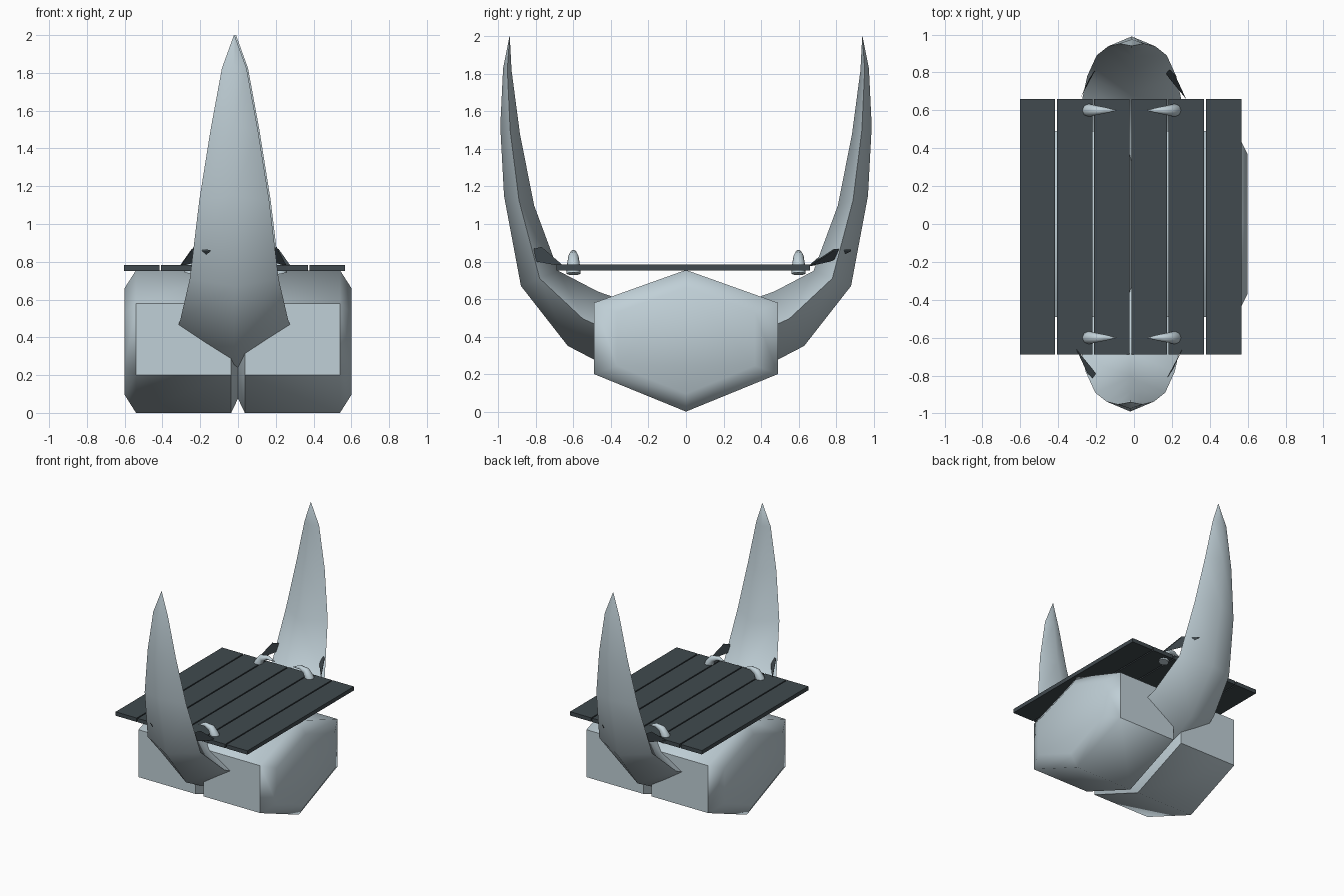
import bpy, bmesh, math
from mathutils import Vector

if "Cube" in bpy.data.objects:
    bpy.data.objects.remove(bpy.data.objects["Cube"])


def material(name, rgb):
    m = bpy.data.materials.new(name)
    m.diffuse_color = (*rgb, 1)
    m.use_nodes = True
    m.node_tree.nodes["Principled BSDF"].inputs["Base Color"].default_value = m.diffuse_color
    return m


PALE = material("pale_bone", (0.53, 0.63, 0.68))
DARK = material("dark_slate", (0.052, 0.068, 0.077))


def make(name, verts, faces, mat, smooth=None):
    me = bpy.data.meshes.new(name)
    bm = bmesh.new()
    vs = [bm.verts.new(v) for v in verts]
    for f in faces:
        bm.faces.new([vs[i] for i in f])
    bmesh.ops.recalc_face_normals(bm, faces=bm.faces)
    bm.to_mesh(me)
    bm.free()
    me.materials.append(mat)
    ob = bpy.data.objects.new(name, me)
    bpy.context.collection.objects.link(ob)
    if smooth:
        bpy.ops.object.select_all(action='DESELECT')
        ob.select_set(True)
        bpy.context.view_layer.objects.active = ob
        bpy.ops.object.shade_smooth_by_angle(angle=math.radians(smooth))
    return ob


def loft(name, rings, mat, smooth=None):
    """Skin a list of equal-sized rings and close both ends."""
    n = len(rings[0])
    verts = [v for r in rings for v in r]
    faces = [(i * n + j, i * n + (j + 1) % n, (i + 1) * n + (j + 1) % n, (i + 1) * n + j)
             for i in range(len(rings) - 1) for j in range(n)]
    faces += [tuple(range(n)), tuple(range(len(verts) - n, len(verts)))]
    return make(name, verts, faces, mat, smooth)


# Two hexagonal drums with bevelled ends
HEX = [(0, -0.38), (0.49, -0.18), (0.49, 0.2), (0, 0.375), (-0.49, 0.2), (-0.49, -0.18)]
for name, s in (("left_drum", -1), ("right_drum", 1)):
    rings = [[(s * x, y * k, 0.38 + z * k) for y, z in HEX]
             for x, k in ((0.0, 0.8), (0.036, 1), (0.54, 1), (0.6, 0.75))]
    loft(name, rings, PALE, 62)

# Deck of six planks
for i in range(6):
    x0 = -0.603 + i * 0.1965
    ring = [(x0, 0.752), (x0 + 0.187, 0.752), (x0 + 0.187, 0.783), (x0, 0.783)]
    loft(f"deck_plank_{i + 1}", [[(x, y, z) for x, z in ring] for y in (-0.69, 0.66)], DARK)

# Great curved horns: outer (y, z), inner (y, z), half width
HORN = [(0.38, 0.22, 0.30, 0.58, 0.32), (0.63, 0.35, 0.47, 0.64, 0.285),
        (0.88, 0.67, 0.68, 0.75, 0.235), (0.97, 1.15, 0.81, 1.10, 0.185),
        (0.99, 1.52, 0.885, 1.48, 0.125), (0.975, 1.83, 0.93, 1.82, 0.065),
        (0.941, 2.0, 0.939, 1.998, 0.002)]
for name, s, cx in (("front_horn", -1, -0.02), ("back_horn", 1, -0.012)):
    rings = []
    for oy, oz, iy, iz, w in HORN:
        my, mz = (oy + iy) / 2, (oz + iz) / 2
        rings.append([(cx, s * oy, oz), (cx + w, s * my, mz),
                      (cx, s * iy, iz), (cx - w, s * my, mz)])
    loft(name, rings, PALE, 80)

# Small claws hooking up through the deck and inward
CLAW = [(0.235, 0.735, 0.038), (0.225, 0.785, 0.034), (0.195, 0.83, 0.027),
        (0.145, 0.845, 0.017), (0.08, 0.83, 0.002)]
for sy in (-1, 1):
    for sx in (-1, 1):
        rings = []
        for i, (x, z, r) in enumerate(CLAW):
            a, b = CLAW[max(i - 1, 0)], CLAW[min(i + 1, 4)]
            nrm = Vector((b[1] - a[1], a[0] - b[0])).normalized()
            rings.append([(sx * (x + nrm.x * r * math.cos(t)) - 0.012,
                           sy * 0.6 + r * math.sin(t), z + nrm.y * r * math.cos(t))
                          for t in (k * math.tau / 8 for k in range(8))])
        loft(f"claw_{'front' if sy < 0 else 'back'}_{'left' if sx < 0 else 'right'}",
             rings, PALE, 60)

# Torn dark straps beside the horns
LONG = [(0.29, 0.66, 0.775), (0.23, 0.79, 0.86), (0.13, 0.88, 0.855), (0.20, 0.77, 0.80)]
SHORT = [(0.27, 0.66, 0.775), (0.22, 0.77, 0.87), (0.19, 0.81, 0.86), (0.20, 0.80, 0.80)]
for sy in (-1, 1):
    for sx in (-1, 1):
        pts = LONG if sx == sy else SHORT
        rings = [[(sx * x - 0.015, sy * y, z + d) for x, y, z in pts] for d in (0, 0.008)]
        loft(f"strap_{'front' if sy < 0 else 'back'}_{'left' if sx < 0 else 'right'}", rings, DARK)
